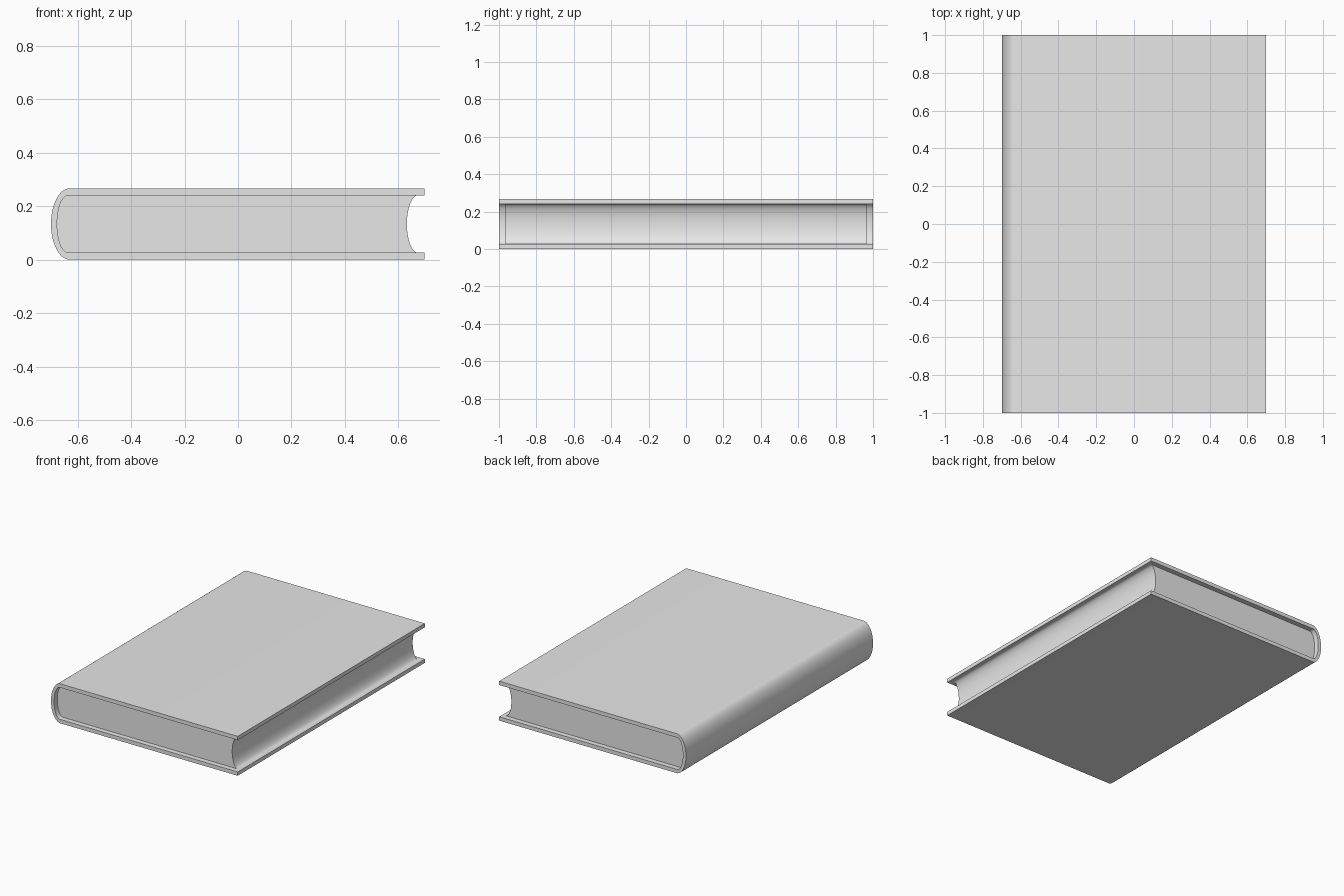
import bpy, bmesh, math

if "Cube" in bpy.data.objects:
    bpy.data.objects.remove(bpy.data.objects["Cube"])

H = 0.267          # total book height
T = 0.026          # cover board thickness
MID = H / 2


def material(name, rgb):
    m = bpy.data.materials.new(name)
    m.diffuse_color = (*rgb, 1.0)
    m.use_nodes = True
    m.node_tree.nodes["Principled BSDF"].inputs["Base Color"].default_value = m.diffuse_color
    return m


def half_ellipse(cx, a, b, n=28):
    """Curve bulging to -x, from top to bottom."""
    return [(cx - a * math.sin(math.pi * i / n), MID + b * math.cos(math.pi * i / n))
            for i in range(n + 1)]


def extrude_profile(name, pts, half_len, mat):
    """Extrude an x-z outline along y, centred on y = 0."""
    bm = bmesh.new()
    face = bm.faces.new([bm.verts.new((x, -half_len, z)) for x, z in pts])
    ext = bmesh.ops.extrude_face_region(bm, geom=[face])
    verts = [v for v in ext["geom"] if isinstance(v, bmesh.types.BMVert)]
    bmesh.ops.translate(bm, verts=verts, vec=(0, 2 * half_len, 0))
    if not face.is_valid or len(bm.faces) < len(pts) + 2:
        bmesh.ops.holes_fill(bm, edges=bm.edges)
    bmesh.ops.recalc_face_normals(bm, faces=bm.faces)
    me = bpy.data.meshes.new(name)
    bm.to_mesh(me)
    bm.free()
    ob = bpy.data.objects.new(name, me)
    bpy.context.collection.objects.link(ob)
    me.materials.append(mat)
    bpy.ops.object.select_all(action='DESELECT')
    ob.select_set(True)
    bpy.context.view_layer.objects.active = ob
    bpy.ops.object.shade_smooth_by_angle(angle=math.radians(35))
    return ob


grey = material("plain_grey", (0.8, 0.8, 0.8))

# Cover: two boards joined by a rounded spine
outer = half_ellipse(-0.63, 0.07, MID)
inner = half_ellipse(-0.635, 0.042, MID - T)
cover = [(0.698, H)] + outer + [(0.698, 0), (0.698, T)] + inner[::-1] + [(0.698, H - T)]
extrude_profile("cover", cover, 1.0, grey)

# Page block: rounded at the spine, hollowed at the fore edge
fore_edge = half_ellipse(0.674, 0.042, MID - T)
extrude_profile("page_block", inner + fore_edge[::-1], 0.965, grey)
